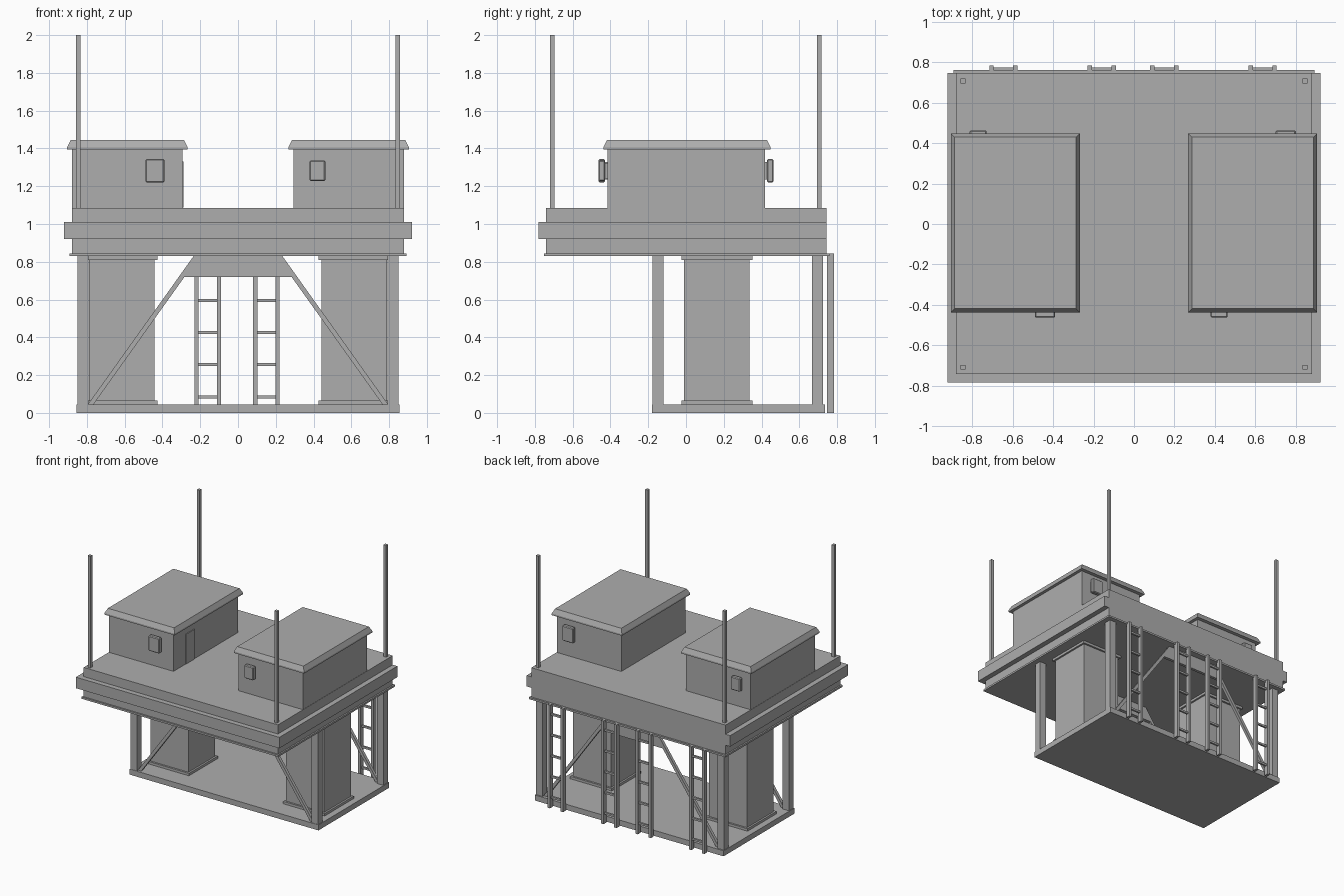
import bpy, bmesh
from mathutils import Vector

cube = bpy.data.objects.get("Cube")
if cube:
    bpy.data.objects.remove(cube, do_unlink=True)

# One flat grey for everything
grey = bpy.data.materials.new("plain grey")
grey.use_nodes = True
tone = (0.42, 0.42, 0.42, 1)
grey.diffuse_color = tone
grey.node_tree.nodes["Principled BSDF"].inputs["Base Color"].default_value = tone


def finish(name, bm):
    bmesh.ops.recalc_face_normals(bm, faces=bm.faces)
    mesh = bpy.data.meshes.new(name)
    bm.to_mesh(mesh)
    bm.free()
    mesh.materials.append(grey)
    obj = bpy.data.objects.new(name, mesh)
    bpy.context.collection.objects.link(obj)
    return obj


def add_box(bm, x, y, z):
    """Axis-aligned box from (low, high) pairs."""
    verts = bmesh.ops.create_cube(bm, size=1)["verts"]
    for v in verts:
        v.co = Vector([(r[0] + r[1]) / 2 + c * (r[1] - r[0])
                       for c, r in zip(v.co, (x, y, z))])
    return verts


def box(name, x, y, z, bevel=0):
    bm = bmesh.new()
    add_box(bm, x, y, z)
    if bevel:
        bmesh.ops.bevel(bm, geom=bm.edges[:], offset=bevel, segments=1, affect='EDGES')
    return finish(name, bm)


def slab_xz(name, outline, y):
    """Extrude an outline in the x-z plane from y[0] to y[1]."""
    bm = bmesh.new()
    face = bm.faces.new([bm.verts.new((px, y[0], pz)) for px, pz in outline])
    new = bmesh.ops.extrude_face_region(bm, geom=[face])["geom"]
    bmesh.ops.translate(bm, vec=(0, y[1] - y[0], 0),
                        verts=[g for g in new if isinstance(g, bmesh.types.BMVert)])
    return finish(name, bm)


def around(c, half):
    return (c - half, c + half)


# Base and stepped deck
box("base_slab", (-0.855, 0.855), (-0.18, 0.735), (0, 0.045))
box("deck_flange", (-0.892, 0.892), (-0.752, 0.76), (0.83, 0.845))
box("deck_lower", (-0.88, 0.88), (-0.74, 0.745), (0.845, 0.92))
box("deck_rim", (-0.922, 0.922), (-0.782, 0.745), (0.92, 1.01))
box("deck_upper", (-0.88, 0.88), (-0.74, 0.745), (1.01, 1.085))

# Corner posts and masts
for side, sx in (("left", 1), ("right", -1)):
    for end, py, my in (("front", -0.148, -0.708), ("back", 0.695, 0.706)):
        box(f"{end}_{side}_post", around(sx * 0.821, 0.029), around(py, 0.029), (0.045, 0.83))
        box(f"{end}_{side}_mast", around(sx * 0.845, 0.012), around(my, 0.012), (1.085, 2))

# Piers with foot and cap plates
for side, sx in (("left", 1), ("right", -1)):
    cx, cy = sx * 0.615, 0.163
    box(f"{side}_pier", around(cx, 0.173), around(cy, 0.173), (0.045, 0.83))
    for part, z in (("foot", (0.045, 0.065)), ("cap", (0.81, 0.83))):
        box(f"{side}_pier_{part}", around(cx, 0.188), around(cy, 0.188), z)

# Diagonal braces and the gusset plate joining them
for end, y in (("front", around(-0.148, 0.012)), ("back", around(0.695, 0.012))):
    for side, sx in (("left", 1), ("right", -1)):
        slab_xz(f"{end}_{side}_brace",
                [(sx * px, pz) for px, pz in
                 ((0.795, 0.045), (0.765, 0.045), (0.205, 0.83), (0.235, 0.83))], y)
    slab_xz(f"{end}_gusset",
            [(-0.3, 0.72), (0.3, 0.72), (0.235, 0.83), (-0.235, 0.83)], y)

# Cabins with chamfered roofs
for side, sx in (("left", 1), ("right", -1)):
    cx = sx * 0.586
    box(f"{side}_cabin", around(cx, 0.292), (-0.415, 0.417), (1.085, 1.395))
    bm = bmesh.new()
    add_box(bm, around(cx, 0.318), (-0.437, 0.447), (1.395, 1.408))
    top = max(bm.faces, key=lambda f: f.calc_center_median().z)
    bmesh.ops.inset_region(bm, faces=[top], thickness=0.026)
    bmesh.ops.translate(bm, vec=(0, 0, 0.037), verts=top.verts[:])
    finish(f"{side}_roof", bm)

# Wall boxes, each on a smaller mounting block, and the door
wall_boxes = (("front_right", -0.44, 0.05, -1), ("front_left", 0.42, 0.042, -1),
              ("back_right", -0.77, 0.042, 1), ("back_left", 0.75, 0.05, 1))
for name, cx, half, d in wall_boxes:
    wall = 0.416 * d
    tall = half + 0.012
    box(f"{name}_wall_box", around(cx, half), sorted((wall + d * 0.012, wall + d * 0.047)),
        around(1.282, tall), 0.006)
    box(f"{name}_wall_box_mount", around(cx, half * 0.75), sorted((wall, wall + d * 0.014)),
        around(1.282, tall * 0.75))
box("cabin_door", (-0.295, -0.288), (-0.26, -0.15), (1.087, 1.33))

# Ladders on the back edge
for number, cx in enumerate((-0.645, -0.16, 0.15, 0.635), 1):
    bm = bmesh.new()
    for s in (-1, 1):
        add_box(bm, around(cx + s * 0.059, 0.011), (0.747, 0.784), (0, 0.845))
    for i in range(5):
        add_box(bm, around(cx, 0.05), (0.757, 0.773), around(0.085 + i * 0.17, 0.008))
    finish(f"ladder_{number}", bm)
